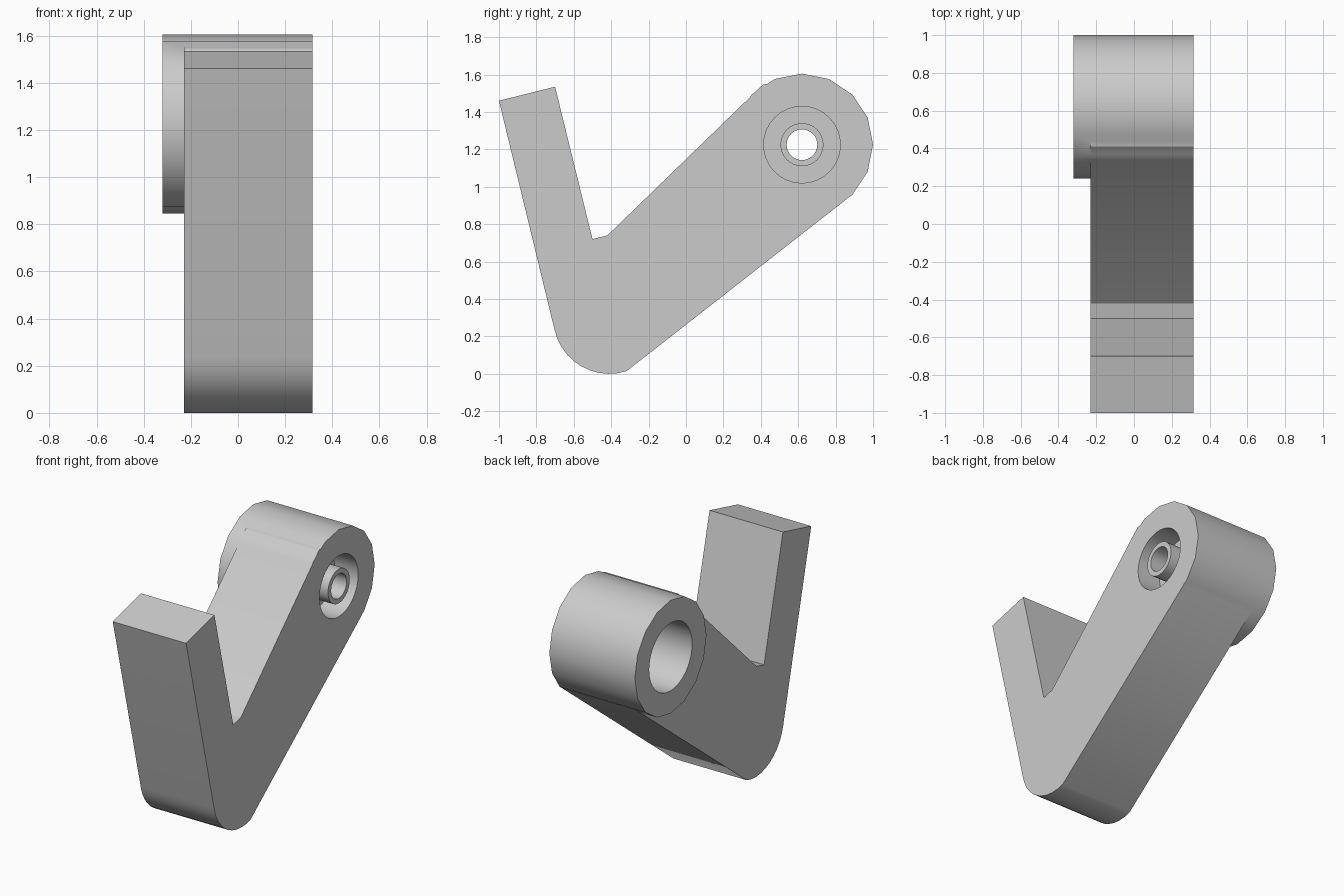
import bpy, bmesh
from math import sin, cos, radians

if "Cube" in bpy.data.objects:
    bpy.data.objects.remove(bpy.data.objects["Cube"], do_unlink=True)

grey = bpy.data.materials.new("plain_grey")
grey.use_nodes = True
grey.diffuse_color = (0.6, 0.6, 0.6, 1)
grey.node_tree.nodes["Principled BSDF"].inputs["Base Color"].default_value = (0.6, 0.6, 0.6, 1)

CENTRE = (0.62, 1.225)      # pivot axis in y, z
LEFT, RIGHT = -0.32, 0.315  # ends of the barrel along x


def arc(centre, r, start, end, steps):
    angles = [radians(start + (end - start) * i / steps) for i in range(steps + 1)]
    return [(centre[0] + r * cos(a), centre[1] + r * sin(a)) for a in angles]


def prism(name, outline, x0, x1):
    """Extrude a y, z outline along x."""
    bm = bmesh.new()
    face = bm.faces.new([bm.verts.new((x0, y, z)) for y, z in outline])
    moved = bmesh.ops.extrude_face_region(bm, geom=[face])["geom"]
    bmesh.ops.translate(bm, vec=(x1 - x0, 0, 0),
                        verts=[v for v in moved if isinstance(v, bmesh.types.BMVert)])
    bmesh.ops.recalc_face_normals(bm, faces=bm.faces)
    mesh = bpy.data.meshes.new(name)
    bm.to_mesh(mesh)
    bm.free()
    mesh.materials.append(grey)
    obj = bpy.data.objects.new(name, mesh)
    bpy.context.collection.objects.link(obj)
    return obj


def rod(name, r, x0, x1, sides=32):
    return prism(name, arc(CENTRE, r, 0, 360, sides)[:-1], x0, x1)


def combine(target, other, operation):
    """Apply a boolean and drop the helper."""
    bpy.context.view_layer.objects.active = target
    mod = target.modifiers.new(operation, "BOOLEAN")
    mod.object, mod.operation, mod.solver = other, operation, "EXACT"
    bpy.ops.object.modifier_apply(modifier=mod.name)
    bpy.data.objects.remove(other, do_unlink=True)


# Bent arm with a rounded heel
heel = arc((-0.41, 0.3), 0.3, 192, 288, 10)
head = arc(CENTRE, 0.36, -52, 130, 8)
hook = [(-0.42, 0.74), (-0.5, 0.72), (-0.7, 1.535), (-1.0, 1.46)]
body = prism("lever_arm", heel + [(0.86, 0.935)] + head[1:-1] + [(0.41, 1.545)] + hook,
             -0.23, RIGHT)

# Barrel, side recess, blind bore, then the hollow boss
combine(body, rod("barrel", 0.38, LEFT, RIGHT, 16), "UNION")
combine(body, rod("recess_cutter", 0.205, 0.14, RIGHT + 0.1), "DIFFERENCE")
combine(body, rod("bore_cutter", 0.228, LEFT - 0.1, 0.07), "DIFFERENCE")
combine(body, rod("boss", 0.115, 0.1, RIGHT), "UNION")
combine(body, rod("pin_cutter", 0.082, LEFT - 0.1, RIGHT + 0.1), "DIFFERENCE")

# Smooth the curved walls, keep the corners crisp
bpy.ops.object.select_all(action="DESELECT")
body.select_set(True)
bpy.context.view_layer.objects.active = body
bpy.ops.object.shade_smooth_by_angle(angle=radians(30))
